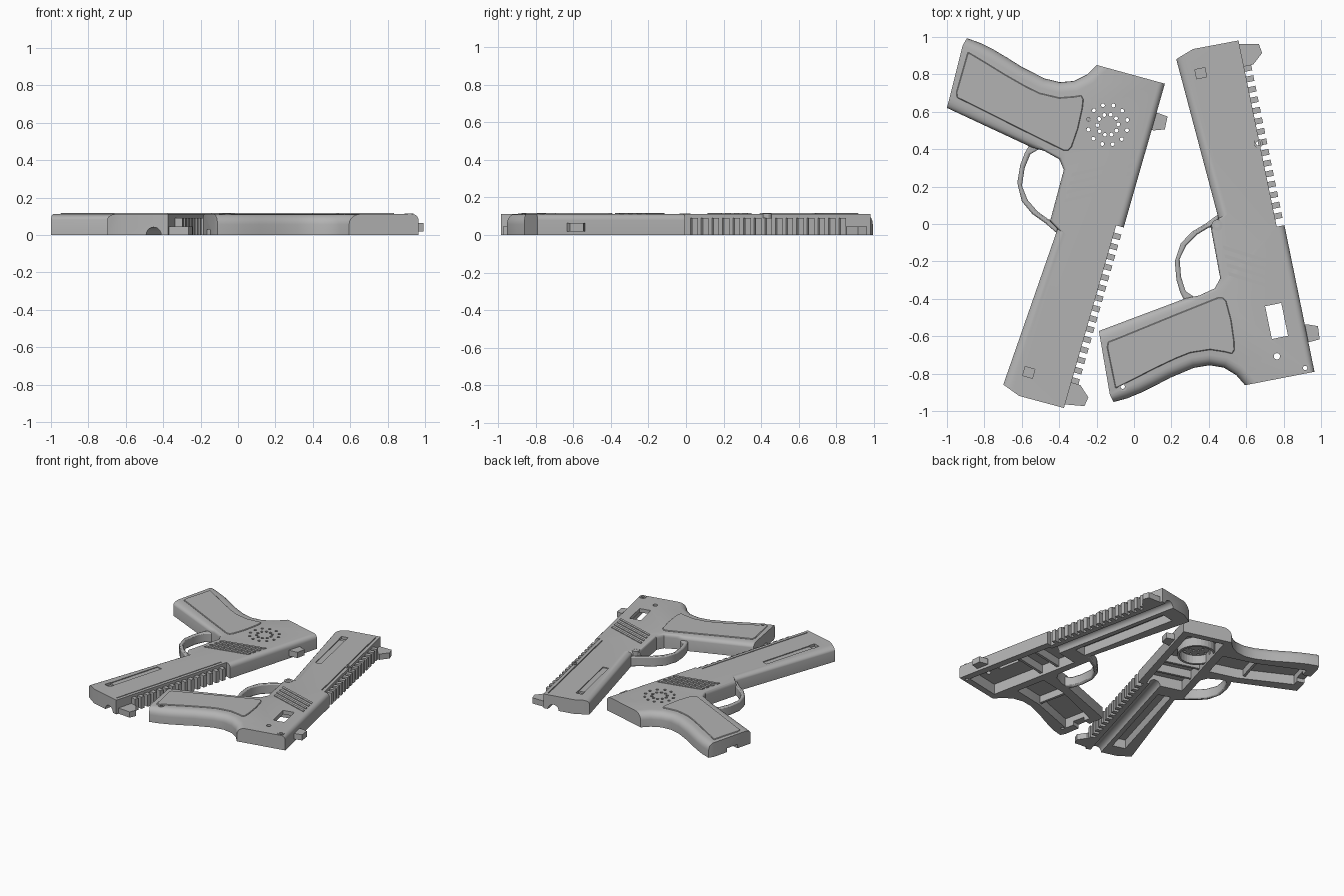
import bpy, bmesh, math
from mathutils import Vector

if "Cube" in bpy.data.objects:
    bpy.data.objects.remove(bpy.data.objects["Cube"])

TOP = 0.112
grey = bpy.data.materials.new("grey plastic")
grey.diffuse_color = (0.45, 0.45, 0.45, 1)
grey.use_nodes = True
grey.node_tree.nodes["Principled BSDF"].inputs["Base Color"].default_value = grey.diffuse_color

# Each half is laid out by (origin, long axis, cross axis): u runs rear to front, v runs down to the grip
HALVES = {
    "left": (Vector((0.165, 0.75)), Vector((-0.275, -0.961)), Vector((-0.961, 0.275))),
    "right": (Vector((0.965, -0.79)), Vector((-0.201, 0.980)), Vector((-0.980, -0.201))),
}

# Body outline: u, v, rounding of the edge that starts here
OUTLINE = [
    (0, 0, 0), (.004, .378, 1), (.066, .413, 1), (.119, .47, 1), (.147, .543, 1),
    (.150, .627, 1), (.124, .76, 1), (.098, .85, 1), (.077, .93, 1), (.062, 1.01, 1),
    (.057, 1.085, 0), (.10, 1.096, 0), (.445, 1.085, 1), (.523, .594, .5),
    (.523, .521, .25), (.544, .432, .25), (.591, .393, .25), (.877, .388, .25),
    (.905, .338, 1), (1.785, .388, 0), (1.82, .29, 0), (1.816, .042, 0),
    (.80, .042, 0), (.80, 0, .6)]
PANEL = [(.126, 1.06), (.155, .95), (.187, .836), (.218, .71), (.232, .63), (.227, .523),
         (.20, .45), (.182, .412), (.20, .395), (.246, .387), (.36, .38), (.464, .386),
         (.487, .40), (.493, .422), (.452, .65), (.39, .98), (.378, 1.049), (.35, 1.06)]
GUARD_OUT = [(.49, .60), (.56, .618), (.63, .624), (.727, .613), (.816, .562),
             (.865, .49), (.893, .41), (.93, .33)]
GUARD_IN = [(.50, .53), (.56, .588), (.64, .597), (.735, .585), (.80, .535),
            (.845, .465), (.868, .40), (.87, .35)]


def circle(u, v, r, n=16):
    return [(u + r * math.cos(i * math.tau / n), v + r * math.sin(i * math.tau / n)) for i in range(n)]


def rect(u0, u1, v0, v1):
    return [(u0, v0), (u1, v0), (u1, v1), (u0, v1)]


class Half:
    def __init__(self, name):
        self.name = name
        self.o, self.u, self.v = HALVES[name]

    def pt(self, u, v, z):
        p = self.o + self.u * u + self.v * v
        return (p.x, p.y, z)

    def prism(self, bm, pts, z0, z1):
        """Upright prism over an outline; returns its top vertices."""
        lo = [bm.verts.new(self.pt(p[0], p[1], z0)) for p in pts]
        hi = [bm.verts.new(self.pt(p[0], p[1], z1)) for p in pts]
        n = len(pts)
        bm.faces.new(lo[::-1])
        bm.faces.new(hi)
        for i in range(n):
            j = (i + 1) % n
            bm.faces.new((lo[i], lo[j], hi[j], hi[i]))
        return hi

    def strip(self, bm, outer, inner, z0, z1, closed=False):
        """Band of boxes between two matching paths."""
        rows = [[bm.verts.new(self.pt(*p, z)) for p, z in ((a, z0), (a, z1), (b, z1), (b, z0))]
                for a, b in zip(outer, inner)]
        n = len(rows)
        for i in range(n if closed else n - 1):
            a, b = rows[i], rows[(i + 1) % n]
            for k in range(4):
                m = (k + 1) % 4
                bm.faces.new((a[k], a[m], b[m], b[k]))
        if not closed:
            bm.faces.new(rows[0])
            bm.faces.new(rows[-1][::-1])

    def finish(self, bm, part):
        bmesh.ops.recalc_face_normals(bm, faces=bm.faces[:])
        me = bpy.data.meshes.new(f"{self.name}_{part}")
        bm.to_mesh(me)
        bm.free()
        me.materials.append(grey)
        ob = bpy.data.objects.new(me.name, me)
        bpy.context.collection.objects.link(ob)
        return ob


def smooth(ob, angle=32):
    for p in ob.data.polygons:
        p.use_smooth = True
    ob.data.set_sharp_from_angle(angle=math.radians(angle))


def bevel(ob, width, method, segments):
    m = ob.modifiers.new("round", 'BEVEL')
    m.width, m.segments, m.limit_method = width, segments, method
    m.use_clamp_overlap = False
    return m


def build(name):
    h = Half(name)
    left = name == "left"

    # Shell body with rounded outer edges
    bm = bmesh.new()
    hi = h.prism(bm, OUTLINE, 0, TOP)
    layer = bm.edges.layers.float.new("bevel_weight_edge")
    for i, p in enumerate(OUTLINE):
        bm.edges.get((hi[i], hi[(i + 1) % len(hi)]))[layer] = p[2]
    body = h.finish(bm, "body_shell")
    bevel(body, 0.055, 'WEIGHT', 5)

    # Cutter: open underside, surface grooves, holes
    bm = bmesh.new()
    h.prism(bm, rect(.05, .78, .055, .335), -.02, .082)
    h.prism(bm, rect(.90, 1.70, .20, .30), -.02, .07)
    h.prism(bm, [(.21, .40), (.45, .40), (.45, .62), (.37, 1.03), (.15, 1.03), (.21, .65)], -.02, .075)
    h.prism(bm, rect(.22, .32, 1.0, 1.15), -.02, .03)
    h.prism(bm, rect(.82, 1.79, .066, .073), .105, .13)
    h.prism(bm, rect(1.23, 1.68, .252, .297), .106, .13)
    h.prism(bm, rect(1.66, 1.71, .248, .302), .092, .13)
    # Bore along the front
    ring0, ring1 = [[bm.verts.new(h.pt(u, .121 + .042 * math.cos(a * math.tau / 20),
                                       .042 * math.sin(a * math.tau / 20))) for a in range(20)]
                    for u in (.70, 1.9)]
    bm.faces.new(ring0)
    bm.faces.new(ring1)
    for i in range(20):
        j = (i + 1) % 20
        bm.faces.new((ring0[i], ring0[j], ring1[j], ring1[i]))
    if left:
        # Speaker grille
        for n, r in ((12, .107), (10, .056)):
            for u, v in circle(.295, .233, r, n):
                h.prism(bm, circle(u, v, .0105, 10), .05, .15)
    else:
        # Switch window and screw holes
        h.prism(bm, rect(.217, .396, .10, .188), .05, .15)
        h.prism(bm, circle(.121, .18, .017), -.05, .15)
        for u, v in ((.03, .045), (.128, 1.02), (1.256, .049)):
            h.prism(bm, circle(u, v, .012, 12), -.05, .15)
    cutter = h.finish(bm, "cutter")
    cutter.hide_render = True
    m = body.modifiers.new("cut", 'BOOLEAN')
    m.operation, m.object, m.solver, m.use_self = 'DIFFERENCE', cutter, 'EXACT', True
    me = bpy.data.meshes.new_from_object(body.evaluated_get(bpy.context.evaluated_depsgraph_get()))
    body.modifiers.clear()
    body.data = me
    bpy.data.objects.remove(cutter)
    smooth(body)

    # Trigger guard
    bm = bmesh.new()
    h.strip(bm, GUARD_OUT, GUARD_IN, 0, .078)
    guard = h.finish(bm, "trigger_guard")
    bevel(guard, .009, 'ANGLE', 2).angle_limit = math.radians(60)
    smooth(guard, 40)

    # Grip panel and slanted ribs, slightly proud of the side
    bm = bmesh.new()
    h.prism(bm, PANEL, .10, .1175)
    panel = h.finish(bm, "grip_panel")
    bevel(panel, .004, 'ANGLE', 1)
    bm = bmesh.new()
    for i in range(4):
        u = .43 + i * .048
        h.prism(bm, [(u, .045), (u + .022, .045), (u + .187, .345), (u + .165, .345)], .10, .1175)
    h.finish(bm, "slanted_ribs")

    # Toothed rail
    bm = bmesh.new()
    for i in range(15):
        u = .84 + i * .0575
        h.prism(bm, rect(u, u + .031, .002, .05), 0, .092)
    h.finish(bm, "top_rail_teeth")

    # Front and rear sights
    bm = bmesh.new()
    h.prism(bm, [(1.67, .06), (1.675, -.01), (1.725, -.068), (1.776, -.061), (1.80, .06)], 0, .045)
    h.finish(bm, "front_sight")
    bm = bmesh.new()
    h.prism(bm, [(.16, .02), (.164, -.062), (.235, -.067), (.257, -.01), (.257, .02)], .02, .065)
    h.finish(bm, "rear_sight")

    # Inner supports
    bm = bmesh.new()
    for u0, u1, v0, v1 in ((.47, .49, .05, .34), (.62, .64, .05, .34), (.20, .44, .66, .68)):
        h.prism(bm, rect(u0, u1, v0, v1), .02, .09)
    if left:
        h.strip(bm, circle(.295, .233, .14, 32), circle(.295, .233, .122, 32), .015, .09, True)
    h.finish(bm, "inner_supports")

    # Screw collars
    if not left:
        bm = bmesh.new()
        h.strip(bm, circle(.872, .352, .03), circle(.872, .352, .014), 0, .114, True)
        for u, v in ((.03, .045), (.128, 1.02), (1.256, .049)):
            h.strip(bm, circle(u, v, .024), circle(u, v, .013), .09, .1155, True)
        h.finish(bm, "screw_collars")


for side in HALVES:
    build(side)
